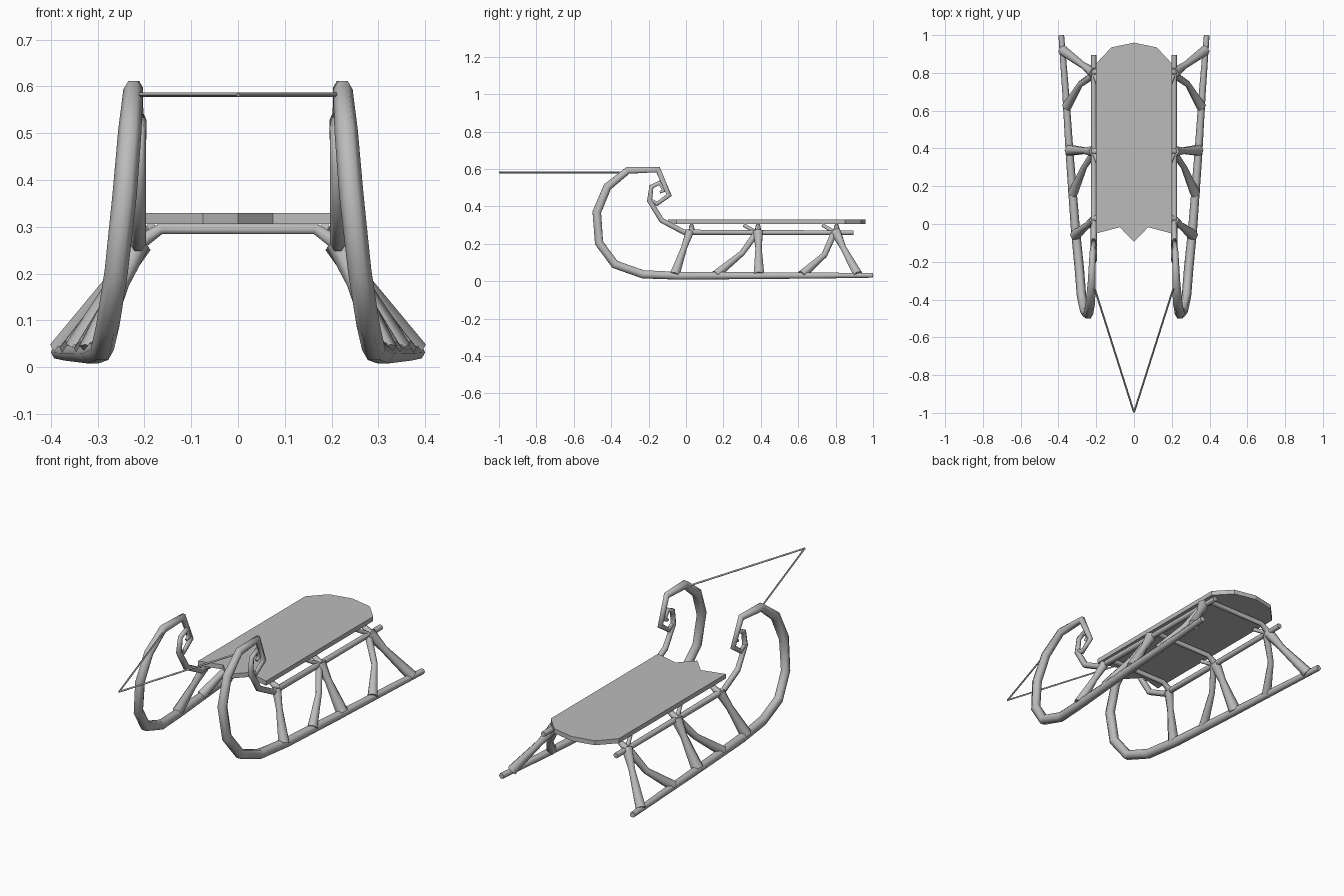
import bpy, bmesh, math
from mathutils import Vector

grey = bpy.data.materials.new("grey")
grey.diffuse_color = (0.5, 0.5, 0.5, 1)


def finish(name, bm, angle=None):
    bmesh.ops.recalc_face_normals(bm, faces=bm.faces)
    mesh = bpy.data.meshes.new(name)
    bm.to_mesh(mesh)
    bm.free()
    mesh.materials.append(grey)
    obj = bpy.data.objects.new(name, mesh)
    bpy.context.collection.objects.link(obj)
    if angle:
        bpy.ops.object.select_all(action='DESELECT')
        obj.select_set(True)
        bpy.context.view_layer.objects.active = obj
        bpy.ops.object.shade_smooth_by_angle(angle=math.radians(angle))
    return obj


def tube(name, path, side=(1, 0, 0), sides=6):
    """Sweep a polygon along (x, y, z, radius) points, mitred at the bends."""
    bm = bmesh.new()
    pts = [Vector(p[:3]) for p in path]
    rings = []
    for i, p in enumerate(pts):
        a = (p - pts[i - 1]).normalized() if i else None
        b = (pts[i + 1] - p).normalized() if i < len(pts) - 1 else None
        a, b = a or b, b or a
        t = (a + b).normalized()
        u = (Vector(side) - t * t.dot(Vector(side))).normalized()
        v = t.cross(u) * min(1.4, 1 / max(0.1, t.dot(a)))
        r = path[i][3]
        rings.append([bm.verts.new(p + r * (u * math.cos(k * math.tau / sides)
                                            + v * math.sin(k * math.tau / sides)))
                      for k in range(sides)])
    for r0, r1 in zip(rings, rings[1:]):
        for k in range(sides):
            j = (k + 1) % sides
            bm.faces.new((r0[k], r0[j], r1[j], r1[k]))
    bm.faces.new(rings[0])
    bm.faces.new(rings[-1])
    return finish(name, bm, 65)


def pair(name, path, **kw):
    for s, label in ((-1, "left_"), (1, "right_")):
        tube(label + name, [(s * p[0], *p[1:]) for p in path], **kw)


# Runners: flared at the back, curling up and over at the front
pair("runner", [
    (0.385, 1.0, 0.032, 0.015), (0.362, 0.7, 0.03, 0.018), (0.34, 0.36, 0.03, 0.021),
    (0.31, -0.03, 0.029, 0.024), (0.29, -0.23, 0.037, 0.025), (0.278, -0.38, 0.09, 0.025),
    (0.26, -0.465, 0.205, 0.025), (0.242, -0.477, 0.37, 0.026), (0.231, -0.42, 0.505, 0.025),
    (0.224, -0.31, 0.593, 0.021), (0.219, -0.15, 0.597, 0.016), (0.214, -0.09, 0.46, 0.013),
    (0.212, -0.155, 0.414, 0.012), (0.212, -0.19, 0.435, 0.010)])

# Side rails ending in an inner scroll
pair("rail", [
    (0.213, 0.895, 0.26, 0.014), (0.213, 0.4, 0.26, 0.015), (0.213, -0.01, 0.262, 0.016),
    (0.213, -0.13, 0.325, 0.016), (0.211, -0.195, 0.43, 0.015), (0.209, -0.185, 0.505, 0.013),
    (0.207, -0.14, 0.527, 0.012), (0.206, -0.118, 0.485, 0.010), (0.206, -0.14, 0.475, 0.008)])

# Struts between rails and runners
pair("front_strut", [(0.213, 0.02, 0.265, 0.025), (0.25, -0.01, 0.18, 0.018),
                     (0.312, -0.06, 0.035, 0.03)])
pair("middle_strut", [(0.213, 0.385, 0.265, 0.03), (0.26, 0.388, 0.18, 0.019),
                      (0.34, 0.39, 0.035, 0.032)])
pair("rear_strut", [(0.213, 0.80, 0.265, 0.03), (0.27, 0.84, 0.18, 0.018),
                    (0.378, 0.92, 0.035, 0.028)])
pair("middle_brace", [(0.213, 0.375, 0.255, 0.02), (0.265, 0.30, 0.15, 0.017),
                      (0.325, 0.16, 0.035, 0.027)])
pair("rear_brace", [(0.213, 0.79, 0.255, 0.02), (0.285, 0.74, 0.14, 0.017),
                    (0.357, 0.62, 0.035, 0.027)])

# Cross beams under the seat, bent down to the rails
for label, y in (("front", 0.03), ("middle", 0.385), ("rear", 0.805)):
    tube(label + "_cross_beam",
         [(-0.215, y, 0.262, 0.018), (-0.165, y, 0.296, 0.013),
          (0.165, y, 0.296, 0.013), (0.215, y, 0.262, 0.018)], side=(0, 1, 0))
    if label != "front":
        pair(label + "_seat_brace", [(0.21, y - 0.01, 0.262, 0.012),
                                     (0.185, y - 0.075, 0.3, 0.011)])

# Seat board: rounded back, pointed front
half = [(0.0, -0.095), (0.075, -0.017), (0.2, -0.05), (0.2, 0.85), (0.12, 0.935), (0.0, 0.96)]
outline = half + [(-x, y) for x, y in half[-2:0:-1]]
bm = bmesh.new()
face = bm.faces.new([bm.verts.new((x, y, 0.306)) for x, y in outline])
top = bmesh.ops.extrude_face_region(bm, geom=[face])["geom"]
bmesh.ops.translate(bm, vec=(0, 0, 0.024), verts=[g for g in top if isinstance(g, bmesh.types.BMVert)])
finish("seat", bm)

# Pull rope
pair("rope", [(0.215, -0.32, 0.582, 0.005), (0.0, -0.998, 0.582, 0.005)], side=(0, 0, 1), sides=4)
